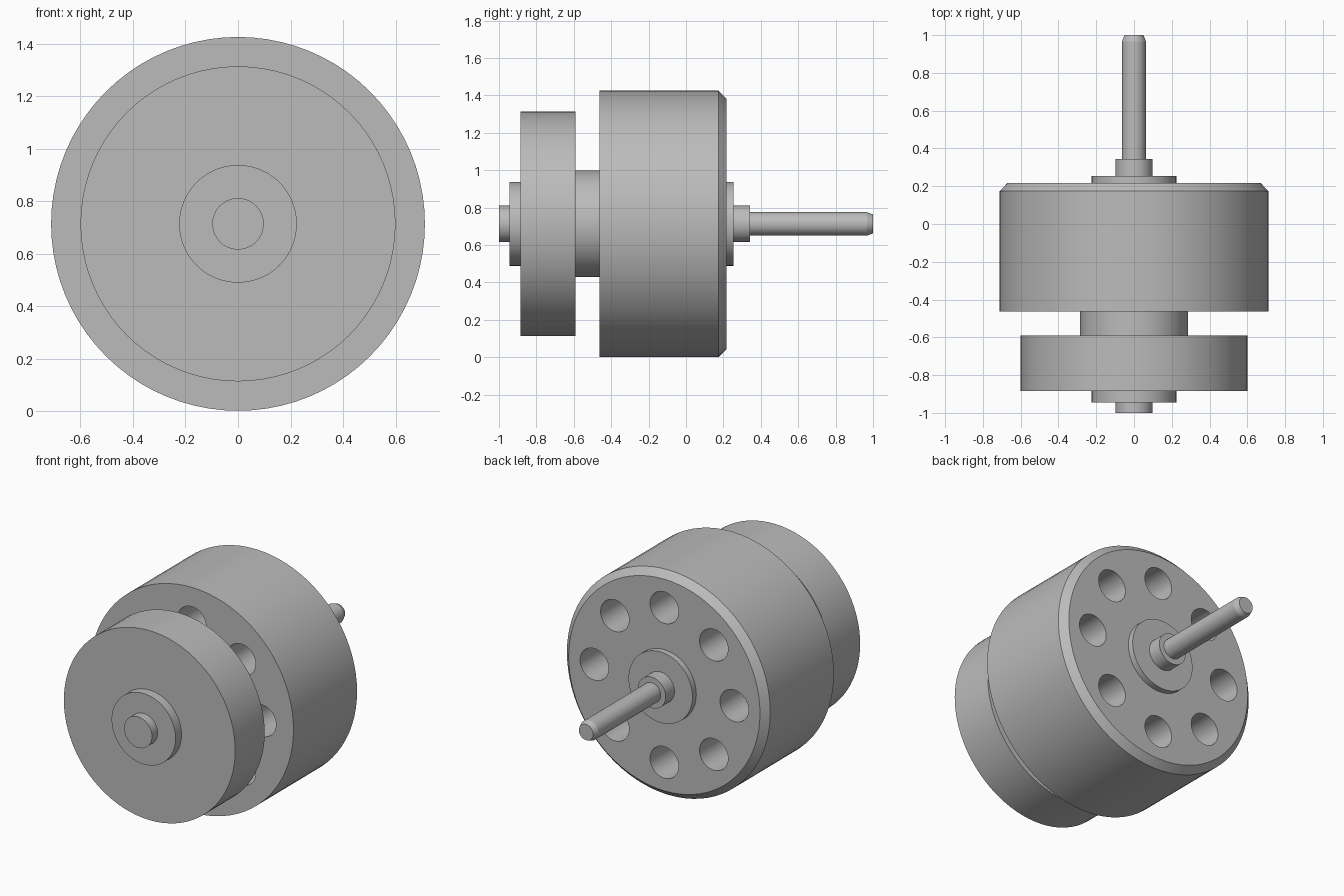
import bpy
import math
from math import cos, sin, tau

AXIS_Z = 0.713
SEGMENTS = 80

cube = bpy.data.objects.get("Cube")
if cube:
    bpy.data.objects.remove(cube, do_unlink=True)

grey = bpy.data.materials.new("plain grey")
grey.use_nodes = True
colour = (0.5, 0.5, 0.5, 1)
grey.diffuse_color = colour
grey.node_tree.nodes["Principled BSDF"].inputs["Base Color"].default_value = colour


def turned(name, profile, x=0.0, z=AXIS_Z, n=SEGMENTS):
    """Closed solid turned about the y axis from (y, radius) pairs, front to back."""
    verts = [(x + r * cos(tau * i / n), y, z + r * sin(tau * i / n))
             for y, r in profile for i in range(n)]
    faces = [(k * n + i, (k + 1) * n + i, (k + 1) * n + (i + 1) % n, k * n + (i + 1) % n)
             for k in range(len(profile) - 1) for i in range(n)]
    last = (len(profile) - 1) * n
    faces += [tuple(range(n)), tuple(last + i for i in reversed(range(n)))]
    mesh = bpy.data.meshes.new(name)
    mesh.from_pydata(verts, [], faces)
    mesh.materials.append(grey)
    obj = bpy.data.objects.new(name, mesh)
    bpy.context.collection.objects.link(obj)
    return obj


def select(obj):
    bpy.ops.object.select_all(action='DESELECT')
    obj.select_set(True)
    bpy.context.view_layer.objects.active = obj


# Main drum with a chamfered back rim
drum = turned("main_drum", [(-0.462, 0.712), (0.174, 0.712), (0.217, 0.67)])

# Ring of eight holes drilled through the drum
for k in range(8):
    a = tau * k / 8
    drill = turned("hole_cutter", [(-0.6, 0.1), (0.4, 0.1)],
                   0.49 * cos(a), AXIS_Z + 0.49 * sin(a), 40)
    drill.hide_render = True
    cut = drum.modifiers.new("hole", 'BOOLEAN')
    cut.operation = 'DIFFERENCE'
    cut.solver = 'EXACT'
    cut.object = drill
    select(drum)
    bpy.ops.object.modifier_apply(modifier=cut.name)
    bpy.data.objects.remove(drill, do_unlink=True)

# Coaxial parts, each sunk slightly into its neighbour
parts = [
    drum,
    turned("neck", [(-0.6, 0.285), (-0.45, 0.285)]),
    turned("front_disc", [(-0.885, 0.6), (-0.59, 0.6)]),
    turned("front_flange", [(-0.944, 0.224), (-0.87, 0.224)]),
    turned("front_boss", [(-1.0, 0.098), (-0.93, 0.098)]),
    turned("back_flange", [(0.2, 0.224), (0.255, 0.224)]),
    turned("back_boss", [(0.24, 0.098), (0.343, 0.098)]),
    turned("shaft", [(0.33, 0.063), (0.967, 0.063), (1.0, 0.05)]),
]

for part in parts:
    select(part)
    bpy.ops.object.shade_smooth_by_angle(angle=math.radians(20))
